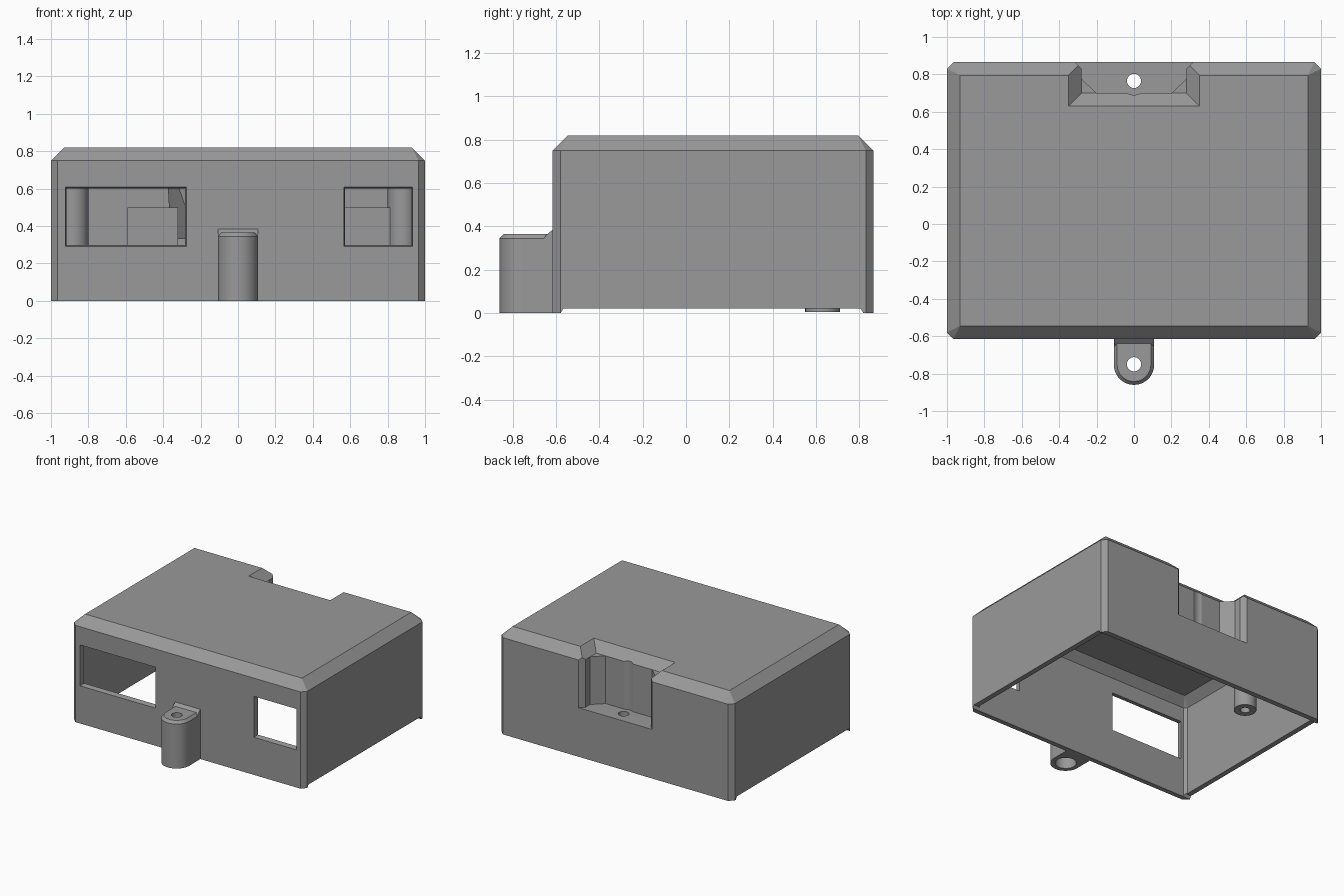
import bpy, bmesh, math

if "Cube" in bpy.data.objects:
    bpy.data.objects.remove(bpy.data.objects["Cube"])

grey = bpy.data.materials.new("plain grey")
grey.diffuse_color = (0.32, 0.32, 0.32, 1)
grey.use_nodes = True
grey.node_tree.nodes["Principled BSDF"].inputs["Base Color"].default_value = grey.diffuse_color


def hull(name, pts):
    """Solid convex part wrapped around a few points."""
    bm = bmesh.new()
    for p in pts:
        bm.verts.new(p)
    out = bmesh.ops.convex_hull(bm, input=bm.verts)
    junk = {v for v in out["geom_interior"] + out["geom_unused"] if isinstance(v, bmesh.types.BMVert)}
    bmesh.ops.delete(bm, geom=list(junk), context='VERTS')
    bmesh.ops.dissolve_limit(bm, angle_limit=0.01, verts=bm.verts, edges=bm.edges)
    bmesh.ops.recalc_face_normals(bm, faces=bm.faces)
    me = bpy.data.meshes.new(name)
    bm.to_mesh(me)
    bm.free()
    ob = bpy.data.objects.new(name, me)
    bpy.context.collection.objects.link(ob)
    me.materials.append(grey)
    return ob


def box(name, x0, x1, y0, y1, z0, z1):
    return hull(name, [(x, y, z) for x in (x0, x1) for y in (y0, y1) for z in (z0, z1)])


def rod(name, x, y, r, z0, z1, n=32):
    ring = [(x + r * math.cos(2 * math.pi * i / n), y + r * math.sin(2 * math.pi * i / n)) for i in range(n)]
    return hull(name, [(a, b, z) for a, b in ring for z in (z0, z1)])


def combine(ob, other, op):
    """Boolean with another part, which is then used up."""
    bpy.context.view_layer.objects.active = ob
    m = ob.modifiers.new("cut", 'BOOLEAN')
    m.operation, m.solver, m.object = op, 'EXACT', other
    bpy.ops.object.modifier_apply(modifier=m.name)
    bpy.data.objects.remove(other)


def cut(ob, other):
    combine(ob, other, 'DIFFERENCE')


def join(ob, other):
    combine(ob, other, 'UNION')


def cover(name, x, y0, y1, z0, z1, corner, slope):
    """Box with cut vertical corners and a sloped top edge."""
    pts = []
    for s in (-1, 1):
        for y, d in ((y0, 1), (y1, -1)):
            for z in (z0, z1 - slope):
                pts += [(s * (x - corner), y, z), (s * x, y + d * corner, z)]
            # the back keeps a sloped edge in the same way as the front
            pts.append((s * (x - slope), y + d * slope, z1))
    return hull(name, pts)


# Hollow shell, open at the bottom
case = cover("case", 1.0, -0.615, 0.865, 0, 0.82, 0.035, 0.07)
cut(case, cover("hollow", 0.96, -0.575, 0.825, -0.1, 0.78, 0.02, 0.06))

# Raised lower edge of the side walls
cut(case, hull("edge_cut", [(x, y, z) for x in (-1.1, 1.1)
                            for y, z in ((-0.585, -0.01), (-0.565, 0.022), (0.805, 0.022), (0.825, -0.01))]))

# Walls of the rear screw recess
join(case, hull("recess_shell", [(s * x, y, z) for s in (-1, 1) for x, y, z in (
    (0.36, 0.84, 0.33), (0.32, 0.75, 0.33), (0.22, 0.66, 0.33),
    (0.36, 0.84, 0.73), (0.32, 0.75, 0.73), (0.22, 0.66, 0.73),
    (0.385, 0.59, 0.80), (0.385, 0.785, 0.80))]))

# Recess: straight pocket, flared mouth, sloped rim and screw clearance
cut(case, hull("pocket", [(s * x, y, z) for s in (-1, 1) for z in (0.38, 0.9)
                          for x, y in ((0.28, 0.95), (0.28, 0.775), (0.20, 0.70))]))
cut(case, hull("mouth", [(s * x, y, z) for s in (-1, 1) for z in (0.38, 0.9)
                         for x, y in ((0.275, 0.825), (0.32, 0.87), (0.32, 0.95))]))
cut(case, hull("rim", [(s * x, y, z) for s in (-1, 1) for x, y, z in (
    (0.28, 0.70, 0.75), (0.28, 0.80, 0.75), (0.35, 0.63, 0.82), (0.35, 0.795, 0.82),
    (0.35, 0.63, 0.9), (0.35, 0.795, 0.9), (0.28, 0.9, 0.75), (0.28, 0.9, 0.9))]))
cut(case, rod("clearance", 0, 0.765, 0.075, 0.38, 0.9))
cut(case, rod("rear_hole", 0, 0.765, 0.038, 0.1, 0.5))

# Front windows, flared outward
for x0, x1 in ((-0.92, -0.28), (0.57, 0.93)):
    cut(case, hull("window", [p for y, d in ((-0.63, -0.006), (-0.575, 0.016), (-0.50, 0.016))
                              for p in [(x, y, z) for x in (x0 + d, x1 - d)
                                        for z in (0.295 + d, 0.605 - d)]]))

# Front screw tab with rounded end and bevelled top
tab_pts = []
for r, z in ((0.108, 0), (0.108, 0.345), (0.09, 0.365)):
    for i in range(25):
        a = math.pi + math.pi * i / 24
        tab_pts.append((r * math.cos(a), -0.752 + r * math.sin(a), z))
    tab_pts += [(-r, -0.60, z), (r, -0.60, z)]
tab = hull("screw_tab", tab_pts)
join(tab, hull("tab_fillet", [(x, y, z) for x in (-0.108, 0.108) for y, z in (
    (-0.655, 0.345), (-0.645, 0.36), (-0.615, 0.385), (-0.60, 0.385), (-0.60, 0.345))]))
cut(tab, rod("tab_hole", 0, -0.75, 0.038, -0.1, 0.5))
cut(tab, rod("tab_counterbore", 0, -0.75, 0.075, -0.1, 0.27))

# Inner supports on the back wall
box("left_support", -0.59, -0.32, 0.60, 0.83, 0.25, 0.50)
box("right_support", 0.52, 0.83, 0.70, 0.83, 0.25, 0.50)
boss = rod("inner_boss", -0.495, 0.63, 0.08, 0.005, 0.30)
cut(boss, rod("boss_hole", -0.495, 0.63, 0.035, -0.1, 0.22))
for s, side in ((-1, "left"), (1, "right")):
    rod(side + "_corner_post", s * 0.88, 0.745, 0.08, 0.25, 0.77)

# Smooth curved walls, keep hard edges
for ob in list(bpy.context.scene.objects):
    bpy.ops.object.select_all(action='DESELECT')
    ob.select_set(True)
    bpy.context.view_layer.objects.active = ob
    bpy.ops.object.shade_smooth_by_angle(angle=math.radians(25))
